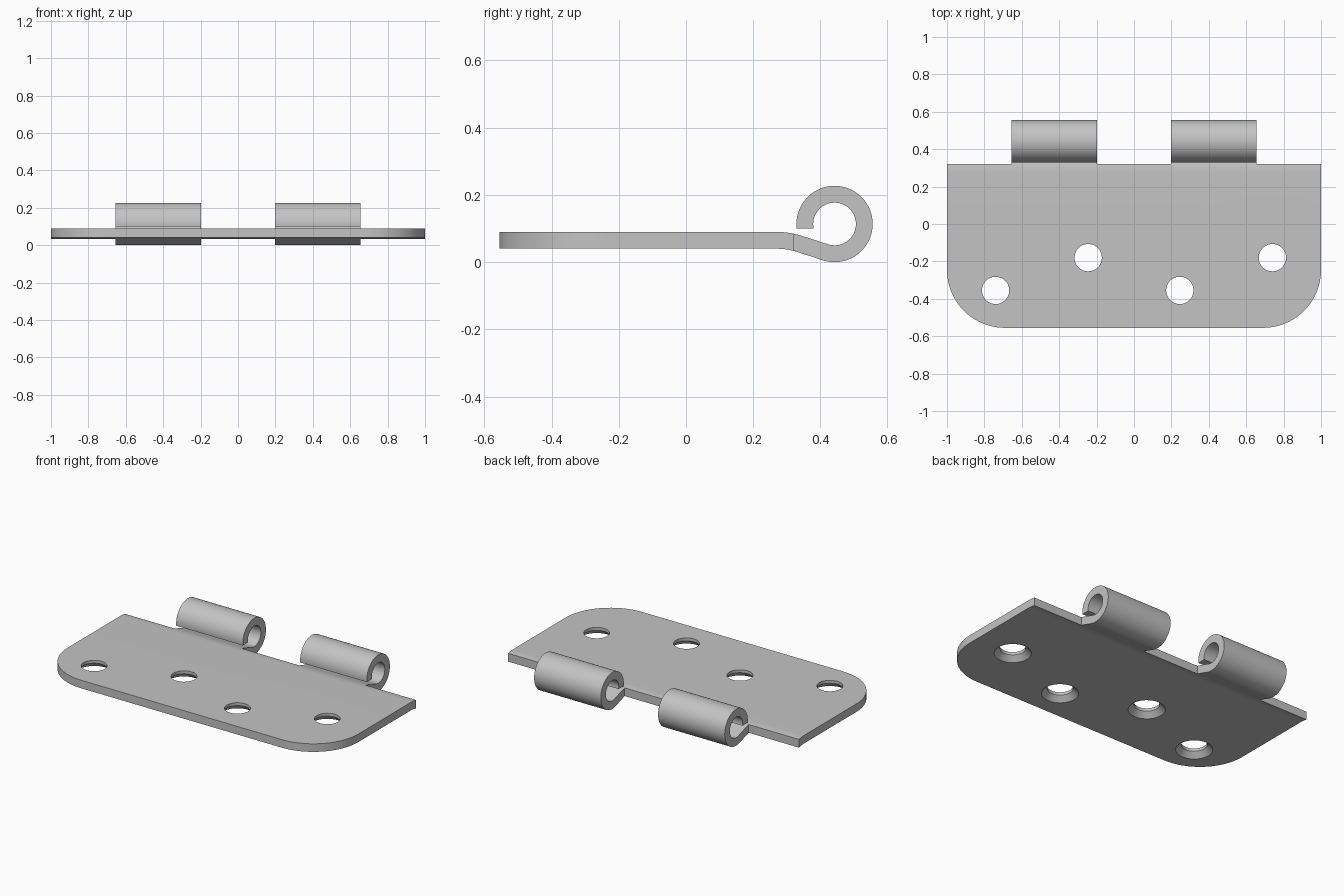
import bpy
import bmesh
from math import sin, cos, tan, asin, pi, radians
from mathutils import Vector

cube = bpy.data.objects.get("Cube")
if cube:
    bpy.data.objects.remove(cube)

# Main sizes
FRONT, EDGE, BACK = -0.555, 0.32, 0.556
THICK, MID_Z = 0.05, 0.065
CENTRE_Y, CENTRE_Z, OUTER = 0.442, 0.1135, 0.1135
INNER = OUTER - THICK
SLOPE = radians(18)
CORNER = 0.31
KNUCKLE_IN, KNUCKLE_OUT = 0.197, 0.655
HOLES = [(-0.74, -0.355), (-0.245, -0.18), (0.245, -0.355), (0.74, -0.18)]

steel = bpy.data.materials.new("steel grey")
steel.use_nodes = True
grey = (0.55, 0.55, 0.55, 1)
steel.diffuse_color = grey
steel.node_tree.nodes["Principled BSDF"].inputs["Base Color"].default_value = grey


def arc(cx, cy, r, start, end, steps):
    return [(cx + r * cos(start + (end - start) * i / steps),
             cy + r * sin(start + (end - start) * i / steps)) for i in range(steps + 1)]


def prism(name, points, direction):
    """Closed solid made by sweeping a flat outline along a direction."""
    bm = bmesh.new()
    face = bm.faces.new([bm.verts.new(p) for p in points])
    swept = bmesh.ops.extrude_face_region(bm, geom=[face])["geom"]
    bmesh.ops.translate(bm, vec=Vector(direction),
                        verts=[g for g in swept if isinstance(g, bmesh.types.BMVert)])
    return finish(name, bm)


def finish(name, bm):
    bmesh.ops.recalc_face_normals(bm, faces=bm.faces)
    mesh = bpy.data.meshes.new(name)
    bm.to_mesh(mesh)
    bm.free()
    mesh.materials.append(steel)
    obj = bpy.data.objects.new(name, mesh)
    bpy.context.collection.objects.link(obj)
    return obj


def cut(obj, cutter, operation):
    cutter.hide_render = True
    mod = obj.modifiers.new(cutter.name, 'BOOLEAN')
    mod.operation = operation
    mod.solver = 'EXACT'
    mod.object = cutter


# Side profile: flat sheet, gentle downward bend, then the rolled eye
mid_r = (OUTER + INNER) / 2
start = -pi / 2 - SLOPE
touch_y = CENTRE_Y + mid_r * cos(start)
touch_z = CENTRE_Z + mid_r * sin(start)
knee_y = touch_y - (MID_Z - touch_z) / tan(SLOPE)
bend_y = knee_y - 0.036
bend_r = 0.036 / tan(SLOPE / 2)


def side(eye_r, offset):
    lip = pi + asin((CENTRE_Z - 0.1) / eye_r)
    bend = arc(bend_y, MID_Z - bend_r, bend_r + offset, pi / 2, pi / 2 - SLOPE, 8)
    return ([(FRONT - 0.1, MID_Z + offset)] + bend
            + arc(CENTRE_Y, CENTRE_Z, eye_r, start, lip, 56))


profile = side(OUTER, -THICK / 2) + side(INNER, THICK / 2)[::-1]
leaf = prism("hinge_leaf", [(-1.1, y, z) for y, z in profile], (2.2, 0, 0))

# Plan outline: rounded front corners and two knuckle tabs at the back
half = arc(1 - CORNER, FRONT + CORNER, CORNER, -pi / 2, 0, 24)
half += [(1, EDGE), (KNUCKLE_OUT, EDGE), (KNUCKLE_OUT, BACK + 0.1),
         (KNUCKLE_IN, BACK + 0.1), (KNUCKLE_IN, EDGE)]
plan = half + [(-x, y) for x, y in reversed(half)]
blank = prism("plan_cutter", [(x, y, -0.1) for x, y in plan], (0, 0, 0.5))
cut(leaf, blank, 'INTERSECT')

# Screw holes, countersunk on the underside
bm = bmesh.new()
for hx, hy in HOLES:
    rings = []
    for r, z in ((0.135, 0.01), (0.073, 0.072), (0.073, 0.15)):
        rings.append([bm.verts.new((x, y, z)) for x, y in arc(hx, hy, r, 0, 2 * pi, 48)[:-1]])
    for low, high in zip(rings, rings[1:]):
        for i in range(48):
            j = (i + 1) % 48
            bm.faces.new((low[i], low[j], high[j], high[i]))
    bm.faces.new(rings[0][::-1])
    bm.faces.new(rings[-1])
drill = finish("hole_cutter", bm)
cut(leaf, drill, 'DIFFERENCE')

# Apply the cuts, drop the cutters and shade the rolled surfaces smooth
bpy.ops.object.select_all(action='DESELECT')
leaf.select_set(True)
bpy.context.view_layer.objects.active = leaf
for name in [m.name for m in leaf.modifiers]:
    bpy.ops.object.modifier_apply(modifier=name)
for helper in (blank, drill):
    bpy.data.objects.remove(helper)
bpy.ops.object.shade_smooth_by_angle(angle=radians(30))
